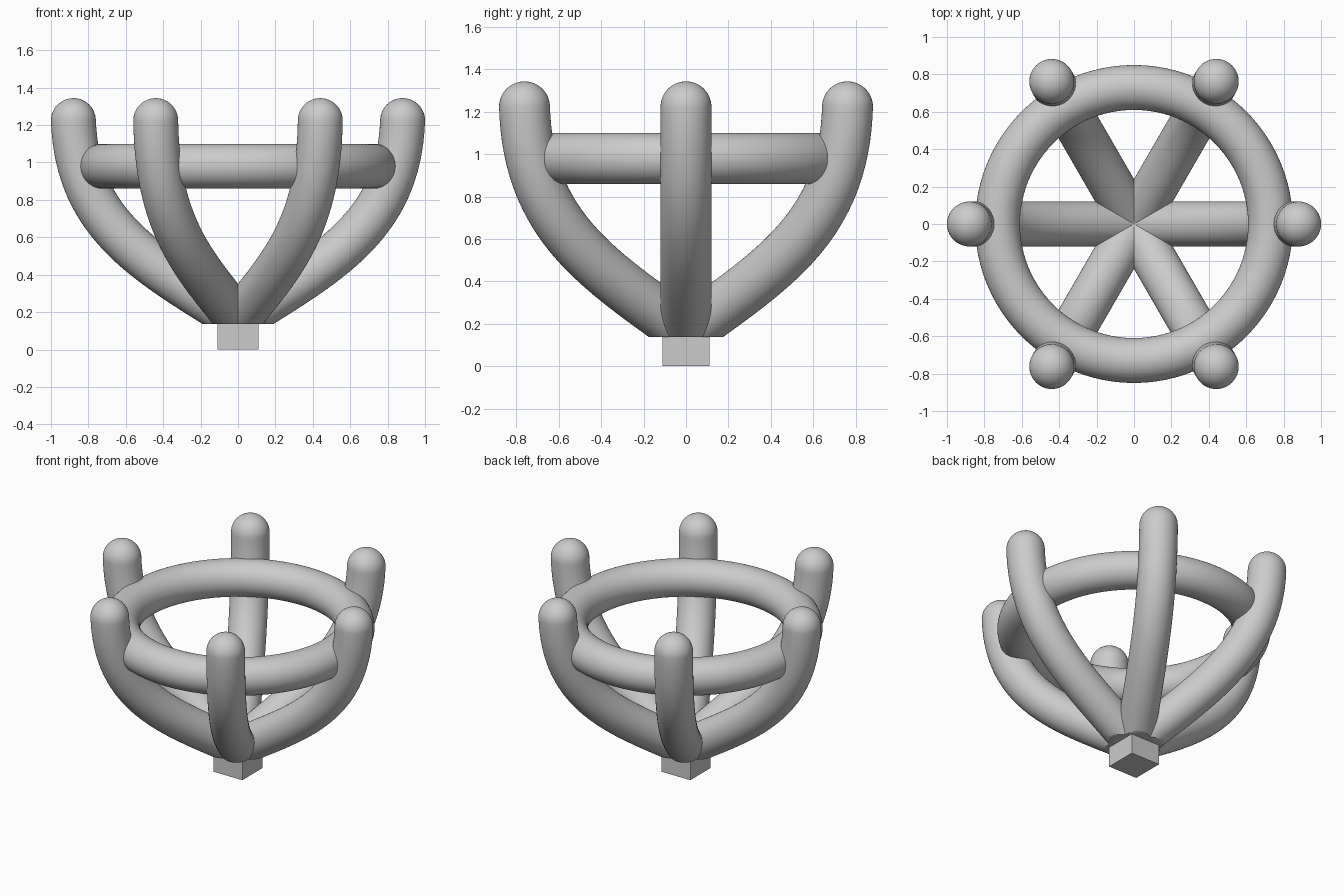
import bpy, bmesh, math
from mathutils import Vector, Matrix
from mathutils.geometry import interpolate_bezier

if "Cube" in bpy.data.objects:
    bpy.data.objects.remove(bpy.data.objects["Cube"])

R = 0.12          # thickness shared by prongs and ring
BASE_TOP = 0.137
SIDES = 48


def finish(bm, name, smooth=True):
    bmesh.ops.recalc_face_normals(bm, faces=bm.faces)
    me = bpy.data.meshes.new(name)
    bm.to_mesh(me)
    bm.free()
    ob = bpy.data.objects.new(name, me)
    bpy.context.collection.objects.link(ob)
    if smooth:
        bpy.ops.object.select_all(action='DESELECT')
        ob.select_set(True)
        bpy.context.view_layer.objects.active = ob
        bpy.ops.object.shade_smooth_by_angle(angle=math.radians(35))
    return ob


# Prong: round tube along a curve, rounded tip, foot trimmed flat on the base
def make_prong(name, angle):
    ctrl = [Vector(p) for p in ((0, 0, 0.16), (0.48, 0, 0.46),
                                (0.86, 0, 0.66), (0.88, 0, 1.224))]
    path = interpolate_bezier(*ctrl, 33)
    stations = []
    for i, p in enumerate(path):
        tan = (path[min(i + 1, 32)] - path[max(i - 1, 0)]).normalized()
        if i == 0:
            tan = (ctrl[1] - ctrl[0]).normalized()
        if i == 32:
            tan = Vector((0, 0, 1))
        stations.append((p, tan, R))
    for k in range(1, 12):                      # dome
        a = k / 12 * math.pi / 2
        stations.append((path[-1] + Vector((0, 0, R * math.sin(a))),
                         Vector((0, 0, 1)), R * math.cos(a)))
    bm = bmesh.new()
    rings = []
    side = Vector((0, 1, 0))
    for p, tan, r in stations:
        n = side.cross(tan)
        rings.append([bm.verts.new(p + r * (math.cos(t) * n + math.sin(t) * side))
                      for t in (2 * math.pi * j / SIDES for j in range(SIDES))])
    for a, b in zip(rings, rings[1:]):
        for j in range(SIDES):
            k = (j + 1) % SIDES
            bm.faces.new((a[j], a[k], b[k], b[j]))
    tip = bm.verts.new(path[-1] + Vector((0, 0, R)))
    for j in range(SIDES):
        bm.faces.new((rings[-1][j], rings[-1][(j + 1) % SIDES], tip))
    bm.faces.new(rings[0])
    cut = bmesh.ops.bisect_plane(bm, geom=bm.verts[:] + bm.edges[:] + bm.faces[:],
                                 plane_co=(0, 0, BASE_TOP), plane_no=(0, 0, -1),
                                 clear_outer=True)
    edges = [e for e in cut['geom_cut'] if isinstance(e, bmesh.types.BMEdge)]
    bmesh.ops.contextual_create(bm, geom=edges)
    bm.transform(Matrix.Rotation(angle, 4, 'Z'))
    return finish(bm, name)


for i in range(6):
    make_prong(f"prong_{i + 1}", i * math.pi / 3)

# Horizontal support ring
bpy.ops.mesh.primitive_torus_add(major_radius=0.73, minor_radius=R,
                                 major_segments=96, minor_segments=SIDES,
                                 location=(0, 0, 0.98))
bpy.context.object.name = "support_ring"
bpy.ops.object.shade_smooth_by_angle(angle=math.radians(35))

# Square base block
bm = bmesh.new()
bmesh.ops.create_cube(bm, size=1)
bm.transform(Matrix.Translation((0, 0, BASE_TOP / 2)) @
             Matrix.Diagonal((0.22, 0.22, BASE_TOP, 1)))
finish(bm, "base_block", smooth=False)
